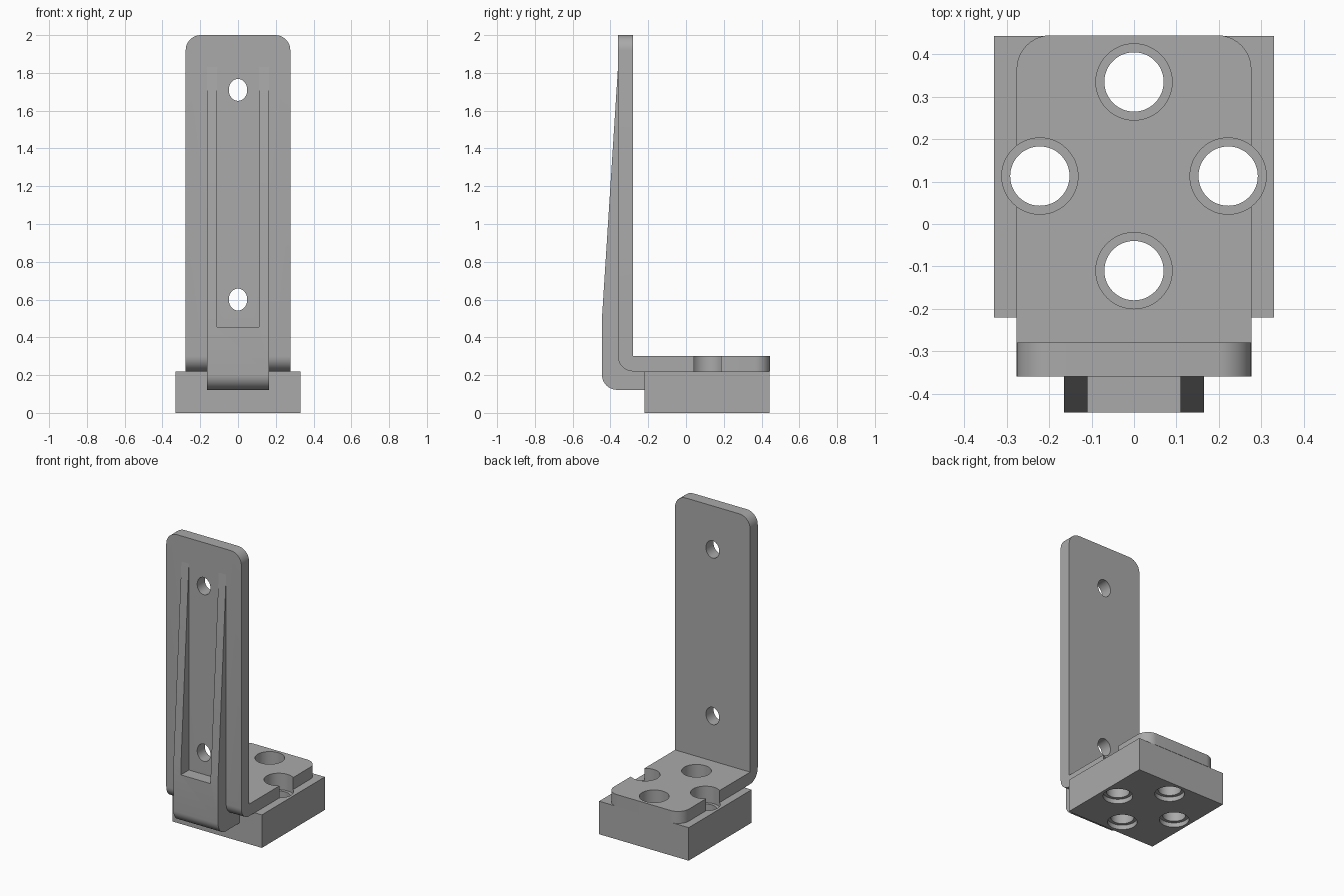
import bpy, bmesh, math
from mathutils import Matrix, Vector

cube = bpy.data.objects.get("Cube")
if cube:
    bpy.data.objects.remove(cube, do_unlink=True)

grey = bpy.data.materials.new("machined grey")
grey.use_nodes = True
colour = (0.4, 0.4, 0.4, 1)
grey.diffuse_color = colour
grey.node_tree.nodes["Principled BSDF"].inputs["Base Color"].default_value = colour


def make(name, bm):
    bmesh.ops.recalc_face_normals(bm, faces=bm.faces)
    mesh = bpy.data.meshes.new(name)
    bm.to_mesh(mesh)
    bm.free()
    mesh.materials.append(grey)
    ob = bpy.data.objects.new(name, mesh)
    bpy.context.collection.objects.link(ob)
    return ob


def box(x, y, z):
    bm = bmesh.new()
    bmesh.ops.create_cube(bm, size=1)
    for v in bm.verts:
        v.co = Vector([lo + (c + 0.5) * (hi - lo) for c, (lo, hi) in zip(v.co, (x, y, z))])
    return bm


def side_profile(points, half):
    """Extrude a (y, z) outline across the width."""
    bm = bmesh.new()
    face = bm.faces.new([bm.verts.new((-half, y, z)) for y, z in points])
    grown = bmesh.ops.extrude_face_region(bm, geom=[face])["geom"]
    moved = [g for g in grown if isinstance(g, bmesh.types.BMVert)]
    bmesh.ops.translate(bm, verts=moved, vec=(2 * half, 0, 0))
    return bm


def corner(y, z, r, n=10):
    """Quarter arc from straight down to straight forward about (y, z)."""
    return [(y - r * math.sin(a), z - r * math.cos(a))
            for a in (math.pi / 2 * i / n for i in range(n + 1))]


def cylinder(matrix, r, depth):
    bm = bmesh.new()
    bmesh.ops.create_cone(bm, cap_ends=True, segments=48, radius1=r, radius2=r,
                          depth=depth, matrix=matrix)
    return bm


def cut(ob, bm):
    tool = make("cutter", bm)
    tool.hide_render = True
    mod = ob.modifiers.new("cut", 'BOOLEAN')
    mod.operation, mod.solver, mod.object = 'DIFFERENCE', 'EXACT', tool
    bpy.context.view_layer.objects.active = ob
    bpy.ops.object.modifier_apply(modifier=mod.name)
    bpy.data.objects.remove(tool, do_unlink=True)


def drill(ob, x, y, r, z0, z1):
    cut(ob, cylinder(Matrix.Translation((x, y, (z0 + z1) / 2)), r, z1 - z0))


FRONT, BACK, FLOOR, TOP = -0.36, 0.445, 0.22, 0.3
HALF = 0.277
bolts = [(0, 0.335), (0, -0.11), (-0.222, 0.113), (0.222, 0.113)]

# Base block with stepped bolt holes
base = make("base_block", box((-0.33, 0.33), (-0.22, 0.443), (0, FLOOR)))
for x, y in bolts:
    drill(base, x, y, 0.07, -0.1, 0.4)
    drill(base, x, y, 0.09, -0.1, 0.03)
    drill(base, x, y, 0.09, 0.19, 0.4)

# Bent plate, rounded at its four free corners
outline = [(BACK, TOP), (BACK, FLOOR)] + corner(-0.28, TOP, 0.08)
outline += [(FRONT, 2), (-0.28, 2), (-0.28, TOP)]
bm = side_profile(outline, HALF)


def free_corner(e):
    a, b = (v.co for v in e.verts)
    if abs(a.x - b.x) > 0.01:
        return False
    return min(a.z, b.z) > 1.99 or min(a.y, b.y) > BACK - 0.01


bmesh.ops.bevel(bm, geom=[e for e in bm.edges if free_corner(e)], offset=0.08,
                segments=10, profile=0.5, affect='EDGES')
plate = make("bent_plate", bm)
for x, y in bolts:
    drill(plate, x, y, 0.09, 0.1, 0.5)

# Slightly tall mounting holes through the upright
for z in (0.6, 1.71):
    turn = Matrix.Translation((0, -0.32, z)) @ Matrix.Diagonal((1, 1, 1.18, 1)) \
        @ Matrix.Rotation(math.pi / 2, 4, 'X')
    cut(plate, cylinder(turn, 0.049, 0.4))

# Tapered stiffener with an open pocket between its two ribs
outline = [(-0.21, 0.24), (-0.21, 0.122)] + corner(-0.365, 0.202, 0.08)
outline += [(-0.445, 0.5), (FRONT, 1.83), (-0.34, 1.8), (-0.34, TOP), (-0.3, 0.24)]
rib = make("stiffener", side_profile(outline, 0.165))
cut(rib, box((-0.11, 0.11), (-0.6, -0.3), (0.455, 2.1)))

# Smooth the curved walls, keep hard edges
for ob in (base, plate, rib):
    bpy.ops.object.select_all(action='DESELECT')
    ob.select_set(True)
    bpy.context.view_layer.objects.active = ob
    bpy.ops.object.shade_smooth_by_angle(angle=math.radians(30))
